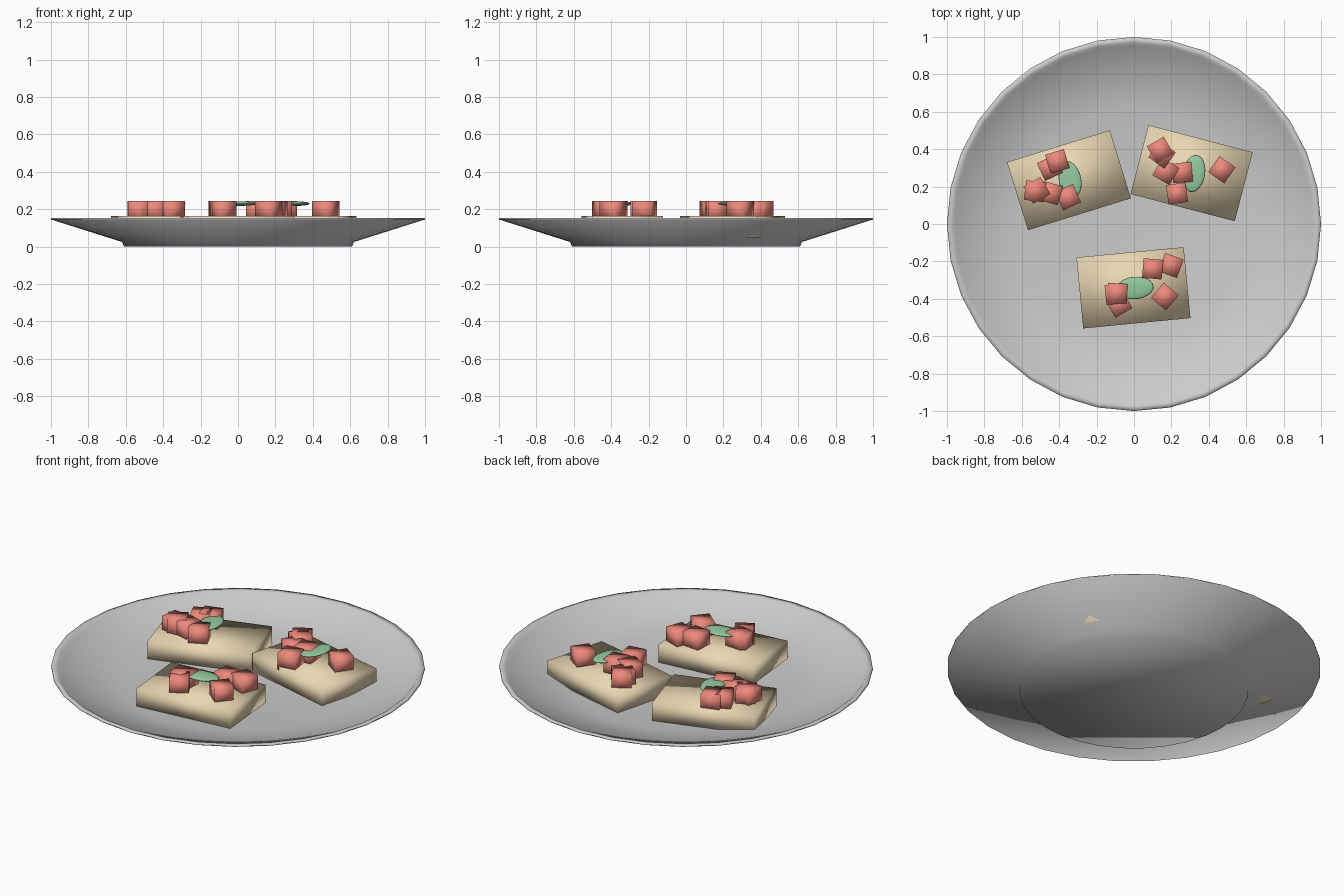
import bpy, bmesh
from math import radians, sin, cos, pi

if "Cube" in bpy.data.objects:
    bpy.data.objects.remove(bpy.data.objects["Cube"])


def material(name, rgb):
    m = bpy.data.materials.new(name)
    m.diffuse_color = (*rgb, 1)
    m.use_nodes = True
    m.node_tree.nodes["Principled BSDF"].inputs["Base Color"].default_value = m.diffuse_color
    return m


BREAD = material("bread", (0.82, 0.68, 0.45))
TOMATO = material("tomato", (0.85, 0.25, 0.20))
LEAF = material("leaf", (0.30, 0.60, 0.35))


def finish(name, bm, mat=None, loc=(0, 0, 0), angle=0):
    bmesh.ops.recalc_face_normals(bm, faces=bm.faces)
    for f in bm.faces:
        f.smooth = True
    me = bpy.data.meshes.new(name)
    bm.to_mesh(me)
    bm.free()
    if mat:
        me.materials.append(mat)
    ob = bpy.data.objects.new(name, me)
    bpy.context.collection.objects.link(ob)
    ob.location = loc
    ob.rotation_euler.z = radians(angle)
    return ob


def box(name, size, mat, loc, angle):
    bm = bmesh.new()
    bmesh.ops.create_cube(bm, size=1)
    bmesh.ops.scale(bm, vec=size, verts=bm.verts)
    return finish(name, bm, mat, loc, angle)


# plate: lathed profile with foot, sloped wall and thin raised lip
def lathe(name, profile, sides):
    bm = bmesh.new()
    rings = []
    for r, z in profile:
        rings.append([bm.verts.new((r * sin(2 * pi * i / sides), r * cos(2 * pi * i / sides), z))
                      for i in range(sides)])
    for a, b in zip(rings, rings[1:]):
        for i in range(sides):
            j = (i + 1) % sides
            bm.faces.new((a[i], a[j], b[j], b[i]))
    bm.faces.new(rings[0])
    bm.faces.new(rings[-1])
    return finish(name, bm)


lathe("plate", [(0.61, 0), (0.62, 0.025), (1.0, 0.145), (1.0, 0.152),
                (0.97, 0.15), (0.955, 0.133), (0.62, 0.06)], 32)

# each serving: toast (x, y, angle), leaf (x, y, angle), tomato cubes (x, y, angle)
servings = [
    ((-0.348, 0.234, 17.2), (-0.342, 0.235, 100),
     [(-0.41, 0.335, 17), (-0.45, 0.30, 25), (-0.53, 0.175, -8),
      (-0.52, 0.18, 30), (-0.445, 0.165, -15), (-0.353, 0.142, 25)]),
    ((0.308, 0.272, -14.6), (0.32, 0.27, 80),
     [(0.14, 0.395, 30), (0.15, 0.37, 55), (0.17, 0.28, -30),
      (0.258, 0.275, 5), (0.23, 0.163, 8), (0.47, 0.29, 55)]),
    ((-0.003, -0.341, 5.5), (0.005, -0.342, 5),
     [(0.10, -0.24, -5), (0.198, -0.222, -20), (-0.09, -0.37, -4),
      (-0.10, -0.375, 6), (-0.08, -0.43, 30), (0.165, -0.388, 50)]),
]

for n, (toast, leaf, cubes) in enumerate(servings, 1):
    box(f"toast_{n}", (0.576, 0.381, 0.115), BREAD, (*toast[:2], 0.1075), toast[2])
    # tomato dice
    for k, (x, y, a) in enumerate(cubes, 1):
        box(f"tomato_{n}_{k}", (0.105, 0.105, 0.1), TOMATO, (x, y, 0.195), a)
    # herb leaf
    bm = bmesh.new()
    bmesh.ops.create_uvsphere(bm, u_segments=24, v_segments=12, radius=1)
    bmesh.ops.scale(bm, vec=(0.1, 0.06, 0.012), verts=bm.verts)
    finish(f"leaf_{n}", bm, LEAF, (*leaf[:2], 0.23), leaf[2])
